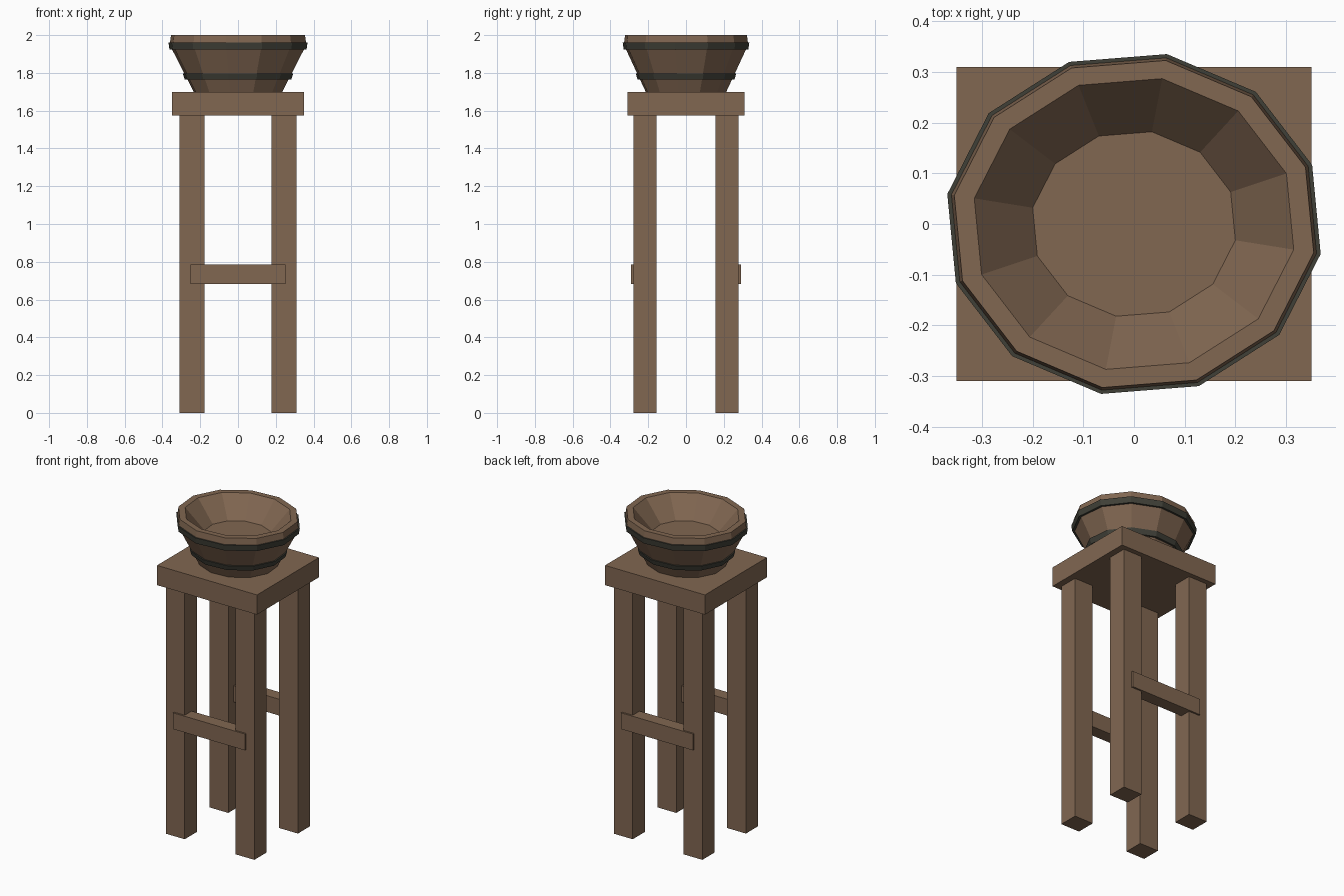
import bpy, bmesh
from math import radians, cos, sin

old = bpy.data.objects.get("Cube")
if old:
    bpy.data.objects.remove(old, do_unlink=True)

SIDES = 12
TURN = radians(-10)
SQUASH = 0.91  # the bowl is slightly oval


def material(name, color):
    m = bpy.data.materials.new(name)
    m.use_nodes = True
    m.diffuse_color = color
    m.node_tree.nodes["Principled BSDF"].inputs["Base Color"].default_value = color
    return m


wood = material("brown wood", (0.22, 0.135, 0.083, 1))
iron = material("dark iron", (0.05, 0.05, 0.038, 1))


def finish(name, bm, mat):
    bmesh.ops.recalc_face_normals(bm, faces=bm.faces)
    mesh = bpy.data.meshes.new(name)
    bm.to_mesh(mesh)
    bm.free()
    mesh.materials.append(mat)
    obj = bpy.data.objects.new(name, mesh)
    bpy.context.collection.objects.link(obj)


def box(name, low, high):
    bm = bmesh.new()
    bmesh.ops.create_cube(bm, size=1)
    for v in bm.verts:
        v.co = [a + (b - a) * (c + 0.5) for a, b, c in zip(low, high, v.co)]
    finish(name, bm, wood)


def lathe(name, profile, mat, closed):
    """Turn (radius, height) points; closed loops make rings, open ones are capped."""
    bm = bmesh.new()
    rings = []
    for r, z in profile:
        angles = [TURN + radians(360 / SIDES * i) for i in range(SIDES)]
        rings.append([bm.verts.new((r * cos(a), SQUASH * r * sin(a), z)) for a in angles])
    pairs = list(zip(rings, rings[1:]))
    if closed:
        pairs.append((rings[-1], rings[0]))
    else:
        bm.faces.new(rings[0])
        bm.faces.new(rings[-1])
    for a, b in pairs:
        for i in range(SIDES):
            j = (i + 1) % SIDES
            bm.faces.new((a[i], a[j], b[j], b[i]))
    finish(name, bm, mat)


# Stand: top slab, four legs, front and back rails
box("stand_top", (-0.35, -0.31, 1.575), (0.35, 0.31, 1.70))
for y_name, y in (("front", -1), ("back", 1)):
    for x_name, x in (("right", -1), ("left", 1)):
        cx, cy = x * 0.244, y * 0.218
        box(f"{y_name}_{x_name}_leg", (cx - 0.066, cy - 0.061, 0),
            (cx + 0.066, cy + 0.061, 1.575))
    cy = y * 0.25
    box(f"{y_name}_rail", (-0.252, cy - 0.04, 0.682), (0.252, cy + 0.04, 0.785))

# Bowl: flared outside, flat rim, shallow hollow
lathe("bowl", [(0.238, 1.70), (0.355, 1.925), (0.366, 1.958), (0.36, 2.0),
               (0.32, 2.0), (0.203, 1.87)], wood, False)

# Iron hoops around the bowl
lathe("upper_hoop", [(0.368, 1.923), (0.374, 1.96), (0.355, 1.96), (0.345, 1.923)], iron, True)
lathe("lower_hoop", [(0.286, 1.765), (0.297, 1.797), (0.27, 1.797), (0.262, 1.765)], iron, True)
